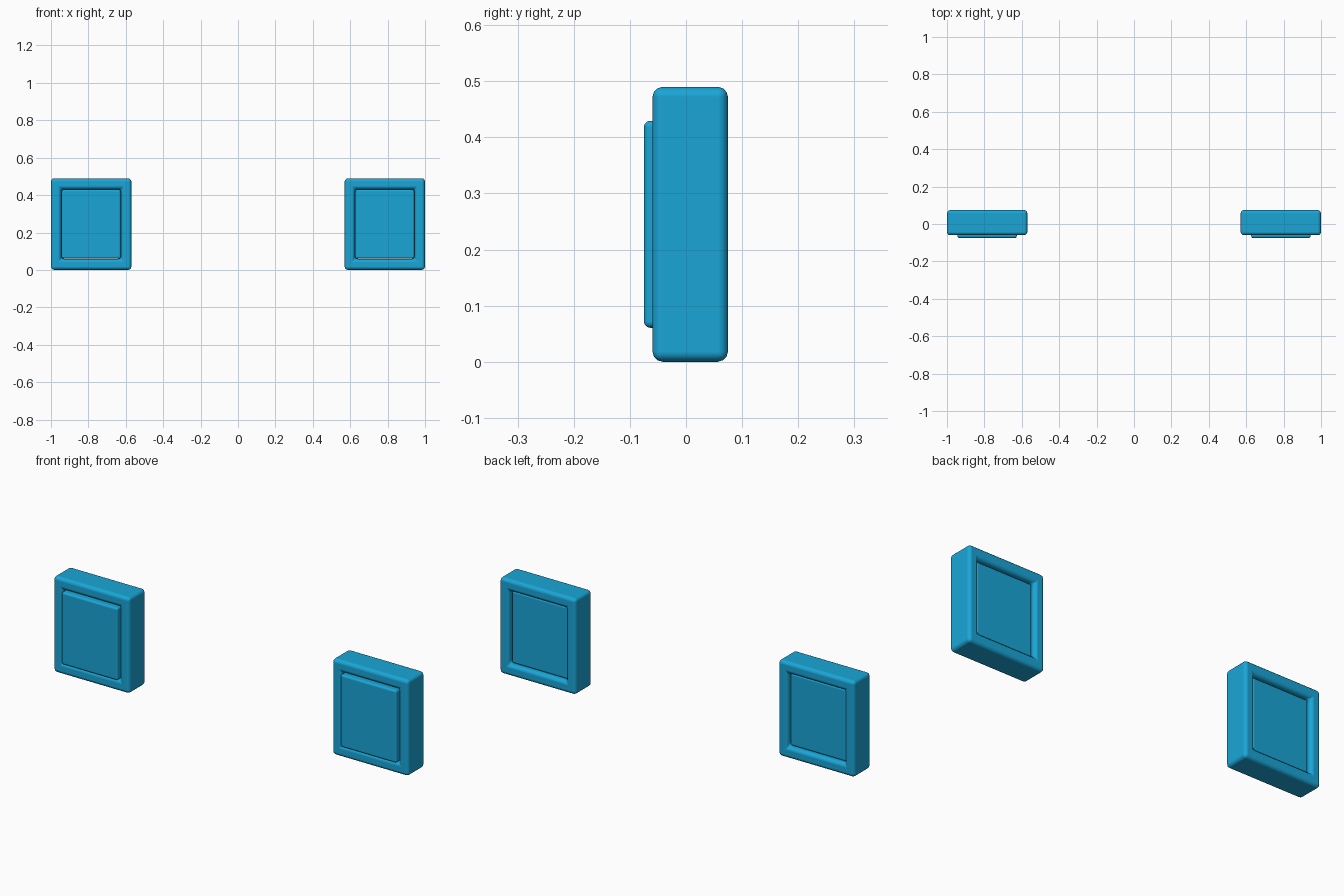
import bpy
import bmesh

if "Cube" in bpy.data.objects:
    bpy.data.objects.remove(bpy.data.objects["Cube"])

W, H = 0.43, 0.49          # outer frame size
PW, PH = 0.32, 0.372       # inner panel / opening size
CZ = H / 2

mat = bpy.data.materials.new("blue")
mat.diffuse_color = (0.01, 0.38, 0.68, 1)
mat.use_nodes = True
mat.node_tree.nodes["Principled BSDF"].inputs["Base Color"].default_value = mat.diffuse_color


def rect(bm, cx, w, h, y):
    return [bm.verts.new((cx + sx * w / 2, y, CZ + sz * h / 2))
            for sx, sz in ((-1, -1), (1, -1), (1, 1), (-1, 1))]


def finish(bm, name, bevel):
    bmesh.ops.recalc_face_normals(bm, faces=bm.faces)
    me = bpy.data.meshes.new(name)
    bm.to_mesh(me)
    bm.free()
    ob = bpy.data.objects.new(name, me)
    bpy.context.collection.objects.link(ob)
    me.materials.append(mat)
    mod = ob.modifiers.new("rounded_edges", 'BEVEL')
    mod.width = bevel
    mod.segments = 3
    mod.harden_normals = True
    for p in me.polygons:
        p.use_smooth = True


def frame(name, cx):
    # closed rectangular ring: four rectangles joined in a loop
    bm = bmesh.new()
    loops = [rect(bm, cx, W, H, -0.06), rect(bm, cx, W, H, 0.075),
             rect(bm, cx, PW, PH, 0.075), rect(bm, cx, PW, PH, -0.06)]
    for k in range(4):
        a, b = loops[k], loops[(k + 1) % 4]
        for i in range(4):
            j = (i + 1) % 4
            bm.faces.new((a[i], a[j], b[j], b[i]))
    finish(bm, name, 0.018)


def panel(name, cx):
    # slab sitting proud at the front and recessed at the back
    bm = bmesh.new()
    a = rect(bm, cx, PW - 0.003, PH - 0.003, -0.075)
    b = rect(bm, cx, PW - 0.003, PH - 0.003, 0.057)
    bm.faces.new(a)
    bm.faces.new(b)
    for i in range(4):
        j = (i + 1) % 4
        bm.faces.new((a[i], a[j], b[j], b[i]))
    finish(bm, name, 0.011)


# left and right units
for side, s in (("left", -1), ("right", 1)):
    cx = s * (1 - W / 2)
    frame(side + "_frame", cx)
    panel(side + "_panel", cx)
